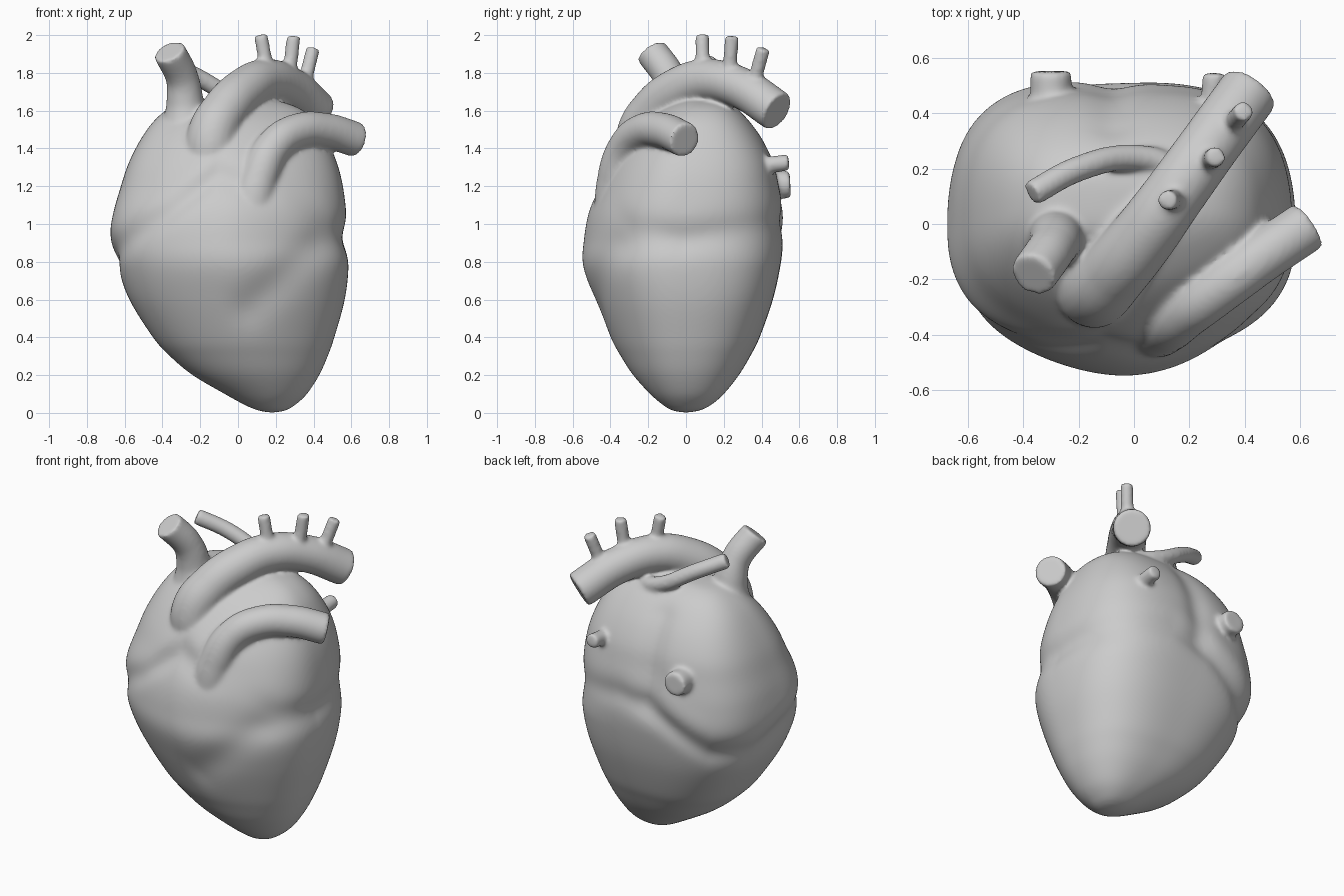
import bpy, bmesh, math
from mathutils import Vector

if "Cube" in bpy.data.objects:
    bpy.data.objects.remove(bpy.data.objects["Cube"])

# body sections: z, x min, x max, y min, y max
SECTIONS = [
    (0.0, .18, .18, .0, .0), (.012, .11, .25, -.07, .07), (.04, .04, .30, -.12, .13),
    (.1, -.07, .365, -.19, .20), (.2, -.24, .43, -.28, .28), (.3, -.36, .475, -.345, .34),
    (.4, -.45, .51, -.40, .39), (.6, -.575, .565, -.485, .46), (.78, -.64, .585, -.545, .50),
    (.92, -.668, .568, -.54, .515), (1.06, -.658, .568, -.515, .51), (1.2, -.62, .555, -.46, .49),
    (1.32, -.58, .525, -.405, .465), (1.44, -.52, .475, -.325, .41), (1.54, -.45, .415, -.23, .34),
    (1.61, -.37, .33, -.13, .27), (1.65, -.28, .22, -.05, .20), (1.665, -.15, .1, .0, .15),
    (1.668, -.03, -.03, .08, .08)]
# groove between atria and ventricles: angle, height, depth
GROOVE = [
    (-180, .82, .025), (-150, .90, .018), (-122, 1.05, .018), (-98, 1.26, .022), (-60, 1.12, .0),
    (-30, .97, .008), (0, .92, .016), (45, .99, .008), (75, 1.02, .016), (100, .95, .028),
    (130, .76, .025), (155, .73, .02), (180, .82, .025)]


def spline(keys, i, t):
    a, b = keys[max(i - 1, 0)], keys[i]
    c, d = keys[i + 1], keys[min(i + 2, len(keys) - 1)]
    return [.5 * (2*q + (r - p)*t + (2*p - 5*q + 4*r - s)*t*t + (3*q - p - 3*r + s)*t**3)
            for p, q, r, s in zip(a, b, c, d)]


def bump(d, width):
    return math.exp(-(d / width) ** 2)


def segment_distance(p, a, b):
    ab = b - a
    t = min(1, max(0, (p - a).dot(ab) / ab.length_squared))
    return (p - a - ab * t).length


def groove_depth(x, y, z, ang):
    deg = math.degrees(ang)
    i = max(k for k in range(len(GROOVE) - 1) if GROOVE[k][0] <= deg + 1e-6)
    t = (deg - GROOVE[i][0]) / (GROOVE[i + 1][0] - GROOVE[i][0])
    s = t * t * (3 - 2 * t)
    height = GROOVE[i][1] + (GROOVE[i + 1][1] - GROOVE[i][1]) * t
    depth = GROOVE[i][2] + (GROOVE[i + 1][2] - GROOVE[i][2]) * s
    g = depth * bump(z - height, .07) - .3 * depth * bump(z - height - .13, .09)
    if y < 0:      # groove between the ventricles
        g += .02 * bump(segment_distance(Vector((x, z)), Vector((.42, .88)), Vector((.06, .56))), .1)
    else:          # groove between the atria
        g += .025 * bump(segment_distance(Vector((x, z)), Vector((-.08, 1.05)), Vector((-.08, 1.5))), .08)
    return g


def make_body(seg=128, sub=7):
    bm = bmesh.new()
    rings = []
    for i in range(len(SECTIONS) - 1):
        for k in range(sub):
            if i or k:
                rings.append(spline(SECTIONS, i, k / sub))
    loops = []
    for z, x0, x1, y0, y1 in rings:
        cx, cy = (x0 + x1) / 2, (y0 + y1) / 2
        w, h = (x1 - x0) / 2, (y1 - y0) / 2
        up = min(1, max(0, (z - .1) / .7))
        loop = []
        for j in range(seg):
            a = -math.pi + 2 * math.pi * j / seg
            c, s = math.cos(a), math.sin(a)
            # squarer at the back, rounder at the front
            n = 2.15 + .2 * s + up * (.3 + .4 * s - .06 * c)
            r = (abs(c) ** n + abs(s) ** n) ** (-1 / n)
            x, y = cx + w * r * c, cy + h * r * s
            g = groove_depth(x, y, z, a) * min(1, w / .3)
            loop.append(bm.verts.new((x - g * c, y - g * s, z)))
        loops.append(loop)
    for lo, hi in zip(loops, loops[1:]):
        for j in range(seg):
            k = (j + 1) % seg
            bm.faces.new((lo[j], lo[k], hi[k], hi[j]))
    for loop in (loops[0][::-1], loops[-1]):
        bm.faces.new(loop)
    bmesh.ops.recalc_face_normals(bm, faces=bm.faces)
    me = bpy.data.meshes.new("heart")
    bm.to_mesh(me)
    bm.free()
    ob = bpy.data.objects.new("heart", me)
    bpy.context.collection.objects.link(ob)
    return ob


def tube(name, pts, radii):
    cu = bpy.data.curves.new(name, 'CURVE')
    cu.dimensions = '3D'
    cu.bevel_depth = 1
    cu.bevel_resolution = 8
    cu.use_fill_caps = True
    sp = cu.splines.new('BEZIER')
    sp.resolution_u = 10
    sp.bezier_points.add(len(pts) - 1)
    for i, (bp, p) in enumerate(zip(sp.bezier_points, pts)):
        bp.co = p
        bp.radius = radii[min(i, len(radii) - 1)]
        bp.handle_left_type = bp.handle_right_type = 'AUTO'
    ob = bpy.data.objects.new(name, cu)
    bpy.context.collection.objects.link(ob)
    return ob


body = make_body()
parts = [
    tube("aorta", [(-.14, -.22, 1.30), (-.135, -.235, 1.47), (-.07, -.17, 1.6), (.03, -.05, 1.705),
                   (.14, .1, 1.76), (.27, .28, 1.725), (.42, .485, 1.595)],
         [.15, .135, .125, .12, .113, .11]),
    tube("pulmonary_trunk", [(.06, -.35, 1.0), (.11, -.365, 1.24), (.19, -.315, 1.41),
                             (.31, -.23, 1.49), (.46, -.12, 1.495), (.63, -.005, 1.445)],
         [.14, .105, .096, .094]),
    tube("upper_vein", [(-.27, -.04, 1.42), (-.28, -.05, 1.64), (-.295, -.085, 1.77), (-.365, -.185, 1.915)],
         [.16, .1, .087]),
    tube("pulmonary_branch", [(-.37, .11, 1.855), (-.2, .2, 1.77), (0, .24, 1.655), (.12, .21, 1.615),
                              (.22, .11, 1.6), (.35, -.1, 1.5)], [.048]),
    tube("back_vein_right", [(-.3, .35, 1.2), (-.3, .552, 1.21)], [.075]),
    tube("back_vein_left", [(.28, .3, 1.3), (.29, .545, 1.325)], [.045]),
]
# small branches on the arch
for n, (base, tip) in enumerate([((.16, .09, 1.78), (.12, .085, 2.002)),
                                 ((.265, .225, 1.74), (.295, .243, 1.995)),
                                 ((.335, .34, 1.68), (.398, .41, 1.93))]):
    parts.append(tube(f"arch_branch_{n + 1}", [base, tip], [.038]))

# fuse the vessels into the body
bpy.ops.object.select_all(action='DESELECT')
for p in parts:
    p.select_set(True)
bpy.context.view_layer.objects.active = parts[0]
bpy.ops.object.convert(target='MESH')
body.select_set(True)
bpy.context.view_layer.objects.active = body
bpy.ops.object.join()
rm = body.modifiers.new("fuse", 'REMESH')
rm.mode = 'VOXEL'
rm.voxel_size = .011
rm.use_smooth_shade = True
sm = body.modifiers.new("soften", 'SMOOTH')
sm.factor = .5
sm.iterations = 16
for m in ("fuse", "soften"):
    bpy.ops.object.modifier_apply(modifier=m)
bpy.ops.object.shade_smooth()
body.name = "heart"
